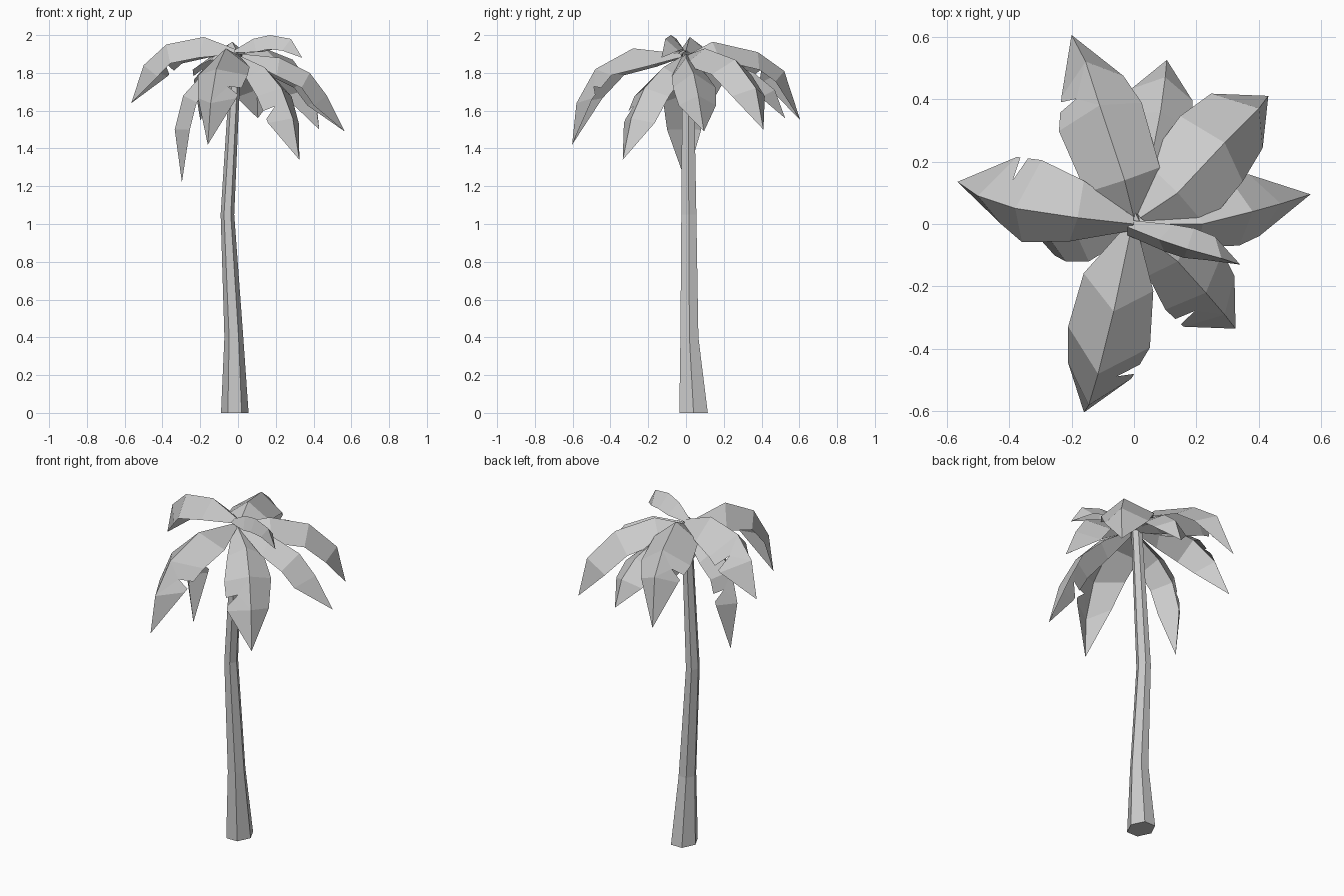
import bpy, bmesh, math
from mathutils import Vector

if "Cube" in bpy.data.objects:
    bpy.data.objects.remove(bpy.data.objects["Cube"])


def finish(bm, name):
    bmesh.ops.recalc_face_normals(bm, faces=bm.faces)
    mesh = bpy.data.meshes.new(name)
    bm.to_mesh(mesh)
    bm.free()
    obj = bpy.data.objects.new(name, mesh)
    bpy.context.collection.objects.link(obj)


# Trunk: bent, tapering six-sided column (x, y, z, radius x, radius y)
def trunk():
    bm = bmesh.new()
    rings = []
    for x, y, z, rx, ry in [(-.017, .04, 0, .073, .087), (-.022, .018, .4, .05, .055),
                            (-.056, .015, 1.05, .036, .046), (-.01, .01, 1.9, .027, .034)]:
        rings.append([bm.verts.new((x + rx * math.cos(i * math.pi / 3),
                                    y + ry * math.sin(i * math.pi / 3), z)) for i in range(6)])
    for a, b in zip(rings, rings[1:]):
        for i in range(6):
            j = (i + 1) % 6
            bm.faces.new((a[i], a[j], b[j], b[i]))
    bm.faces.new(rings[0][::-1])
    bm.faces.new(rings[-1])
    finish(bm, "trunk")


# Frond: folded leaf along a drooping rib, with an optional torn notch on one side.
# sweep pulls the leaf edges back towards the root.
def frond(name, rib, left, right, droop, notch=None, sweep=0):
    bm = bmesh.new()
    rib = [Vector(p) for p in rib]
    out = rib[-1] - rib[0]
    side = Vector((-out.y, out.x, 0)).normalized()
    mid = [bm.verts.new(p) for p in rib]
    for sign, widths in ((1, left), (-1, right)):
        edge = []
        for i, w in enumerate((.025, *widths)):
            along = rib[i + 1] - rib[max(i - 1, 0)]
            normal = along.cross(side).normalized()
            if normal.dot(Vector((out.x, out.y, 1))) < 0:
                normal.negate()
            d = droop * (.2 if i == 0 else 1)
            base = rib[i].lerp(rib[max(i - 1, 0)], sweep)
            edge.append(bm.verts.new(base + side * sign * w - normal * d))
        for i in range(len(edge) - 1):
            a, b, c, e = mid[i], mid[i + 1], edge[i + 1], edge[i]
            if notch == sign and i == len(edge) - 2:
                q1 = bm.verts.new(e.co.lerp(c.co, .55))
                q2 = bm.verts.new(e.co.lerp(c.co, .85))
                m = bm.verts.new(e.co.lerp(c.co, .5).lerp((a.co + b.co) / 2, .5))
                for f in ((a, m, q1, e), (a, b, m), (b, c, q2, m)):
                    bm.faces.new(f)
            else:
                bm.faces.new((a, b, c, e))
        bm.faces.new((mid[-2], mid[-1], edge[-1]))
    finish(bm, name)


trunk()
frond("frond_left", [(0, 0, 1.92), (-.18, .02, 1.99), (-.38, .05, 1.95), (-.5, .09, 1.84), (-.565, .135, 1.64)],
      (.08, .1, .07), (.12, .17, .15), .11, -1)
frond("frond_back", [(0, .02, 1.9), (-.03, .14, 1.965), (-.11, .38, 1.91), (-.155, .52, 1.81), (-.2, .605, 1.55)],
      (.13, .15, .11), (.12, .13, .1), .10, 1)
frond("frond_back_low", [(.01, .03, 1.88), (.05, .18, 1.87), (.085, .36, 1.8), (.1, .47, 1.71), (.105, .525, 1.56)],
      (.09, .11, .1), (.09, .11, .1), .07)
frond("frond_back_right", [(.02, .02, 1.9), (.14, .1, 1.93), (.29, .26, 1.87), (.4, .37, 1.72), (.43, .41, 1.5)],
      (.14, .16, .14), (.14, .13, .1), .09)
frond("frond_front_right_high", [(-.02, -.01, 1.92), (.08, -.05, 1.98), (.17, -.08, 2.0), (.28, -.11, 1.98), (.34, -.13, 1.88)],
      (.06, .07, .06), (.03, .03, .02), .075)
frond("frond_right", [(.02, 0, 1.9), (.22, .0, 1.88), (.38, .04, 1.8), (.47, .065, 1.68), (.565, .095, 1.49)],
      (.12, .13, .11), (.07, .1, .09), .10)
frond("frond_front_right", [(.01, -.02, 1.89), (.14, -.12, 1.83), (.23, -.22, 1.72), (.29, -.29, 1.56), (.325, -.335, 1.34)],
      (.1, .13, .11), (.1, .13, .12), .07, -1)
frond("frond_front", [(-.01, -.02, 1.9), (-.065, -.28, 1.93), (-.115, -.48, 1.82), (-.145, -.58, 1.64), (-.16, -.603, 1.42)],
      (.11, .14, .11), (.12, .13, .1), .09, 1, .3)
frond("frond_left_low", [(0, 0, 1.88), (-.19, -.02, 1.79), (-.29, -.02, 1.68), (-.335, -.01, 1.5), (-.297, 0, 1.22)],
      (.1, .1, .09), (.1, .1, .09), .08, -1)
